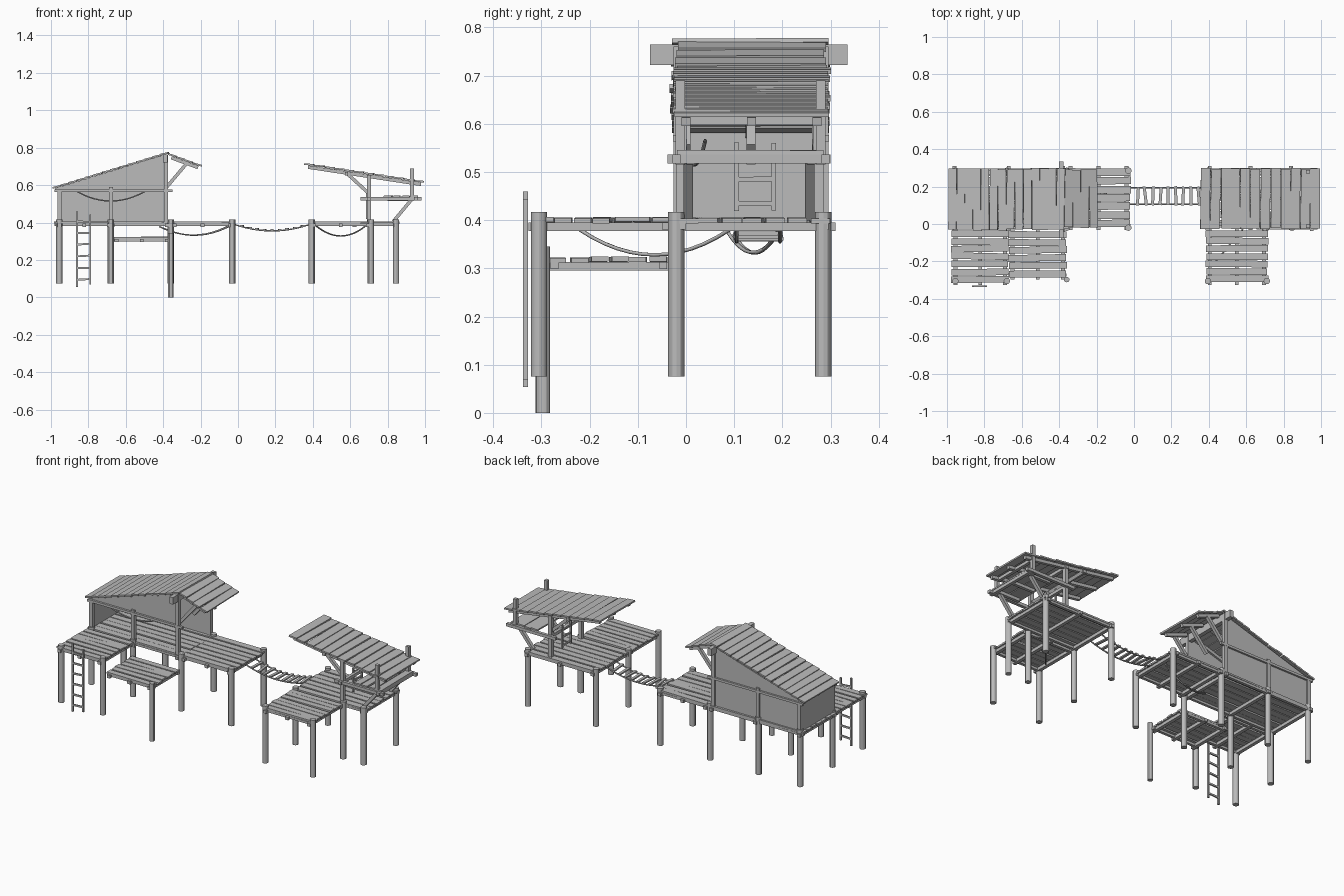
import bpy, bmesh, math, random
from mathutils import Vector, Matrix

random.seed(4)
old = bpy.data.objects.get("Cube")
if old:
    bpy.data.objects.remove(old, do_unlink=True)

wood = bpy.data.materials.new("weathered grey wood")
wood.use_nodes = True
GREY = (0.5, 0.5, 0.5, 1)
wood.diffuse_color = GREY
wood.node_tree.nodes["Principled BSDF"].inputs["Base Color"].default_value = GREY


def finish(name, bm, smooth=False):
    mesh = bpy.data.meshes.new(name)
    bmesh.ops.recalc_face_normals(bm, faces=bm.faces)
    bm.to_mesh(mesh)
    bm.free()
    mesh.materials.append(wood)
    ob = bpy.data.objects.new(name, mesh)
    bpy.context.collection.objects.link(ob)
    if smooth:
        bpy.ops.object.select_all(action='DESELECT')
        ob.select_set(True)
        bpy.context.view_layer.objects.active = ob
        bpy.ops.object.shade_smooth_by_angle()
    return ob


def add_beam(bm, a, b, w, h, jitter=0.0):
    """Box from a to b, w wide sideways and h deep."""
    a, b = Vector(a), Vector(b)
    d = (b - a).normalized()
    ref = Vector((0, 0, 1)) if abs(d.z) < 0.95 else Vector((0, 1, 0))
    side = d.cross(ref).normalized()
    up = side.cross(d)
    rot = Matrix((side, d, up)).transposed().to_4x4()
    mat = Matrix.Translation((a + b) / 2) @ rot @ Matrix.Diagonal((w, (b - a).length, h, 1))
    verts = bmesh.ops.create_cube(bm, size=1, matrix=mat)["verts"]
    for end in (1, -1):
        ds, dl = random.uniform(-jitter, jitter), random.uniform(-jitter, jitter)
        for v in verts:
            if (v.co - (a + b) / 2).dot(d) * end > 0:
                v.co += side * ds + d * dl
    return verts


def beams(name, segments, w=0.02, h=0.02):
    bm = bmesh.new()
    for a, b in segments:
        add_beam(bm, a, b, w, h)
    return finish(name, bm)


def posts(name, spots, z0=0.075, z1=0.417, r=0.017):
    bm = bmesh.new()
    for x, y in spots:
        bmesh.ops.create_cone(bm, cap_ends=True, segments=12, radius1=r, radius2=r, depth=z1 - z0,
                              matrix=Matrix.Translation((x, y, (z0 + z1) / 2)))
    return finish(name, bm, True)


def deck(name, x0, x1, y0, y1, z, n, joist=True):
    """Planks running along x on joists running along y."""
    bm = bmesh.new()
    pitch = (y1 - y0) / n
    for i in range(n):
        y = y0 + pitch * (i + 0.5)
        add_beam(bm, (x0, y, z), (x1, y, z + random.uniform(-.002, .002)), pitch * 0.86, 0.01, 0.004)
    if joist:
        for k in range(3):
            x = x0 + 0.02 + (x1 - x0 - 0.04) * k / 2
            add_beam(bm, (x, y0 - 0.012, z - 0.014), (x, y1 + 0.01, z - 0.014), 0.02, 0.018)
        for y in (y0 + 0.012, y1 - 0.012):
            add_beam(bm, (x0, y, z - 0.012), (x1, y, z - 0.012), 0.016, 0.014)
    return finish(name, bm)


def sloped_roof(name, start, end, y0, y1, n):
    """Overlapping planks along y, stepping from start to end in x and z."""
    bm = bmesh.new()
    s, e = Vector((start[0], 0, start[1])), Vector((end[0], 0, end[1]))
    d = (e - s).normalized()
    pitch = (e - s).length / n
    fall = -1 if d.z > 0 else 1
    for i in range(n):
        p = s + d * pitch * (i + 0.5)
        verts = add_beam(bm, p + Vector((0, y0, 0)), p + Vector((0, y1, 0)), pitch * 0.94, 0.009, 0.004)
        tilt = fall * (math.asin(abs(d.z)) - 0.07)
        bmesh.ops.rotate(bm, verts=verts, cent=p, matrix=Matrix.Rotation(tilt, 3, 'Y'))
    off = Vector((0, 0, -0.015))
    for y in (y0 + 0.025, (y0 + y1) / 2, y1 - 0.025):
        add_beam(bm, s + d * 0.02 + off + Vector((0, y, 0)), e - d * 0.02 + off + Vector((0, y, 0)), 0.018, 0.018)
    return finish(name, bm)


def wall(name, outline, thick, axis='Y'):
    """Flat panel from a closed outline, extruded by a vector along y or x."""
    bm = bmesh.new()
    face = bm.faces.new([bm.verts.new(p) for p in outline])
    out = bmesh.ops.extrude_face_region(bm, geom=[face])
    move = Vector((0, thick, 0)) if axis == 'Y' else Vector((thick, 0, 0))
    bmesh.ops.translate(bm, vec=move, verts=[g for g in out["geom"] if isinstance(g, bmesh.types.BMVert)])
    return finish(name, bm)


def sag_points(a, b, sag, n=12):
    a, b = Vector(a), Vector(b)
    return [a.lerp(b, i / n) - Vector((0, 0, 4 * sag * (i / n) * (1 - i / n))) for i in range(n + 1)]


def rope(name, a, b, sag, r=0.004):
    pts = sag_points(a, b, sag)
    cu = bpy.data.curves.new(name, 'CURVE')
    cu.dimensions = '3D'
    cu.bevel_depth, cu.bevel_resolution = r, 1
    sp = cu.splines.new('POLY')
    sp.points.add(len(pts) - 1)
    for p, q in zip(sp.points, pts):
        p.co = (*q, 1)
    cu.materials.append(wood)
    ob = bpy.data.objects.new(name, cu)
    bpy.context.collection.objects.link(ob)


def ladder(name, rails, z0, z1, rungs):
    bm = bmesh.new()
    a, b = Vector(rails[0]), Vector(rails[1])
    for p in (a, b):
        lean = random.uniform(0, 0.02)
        add_beam(bm, (*p.xy, z0 + lean), (*p.xy, z1 - lean), 0.01, 0.01)
    for i in range(rungs):
        z = z0 + (z1 - z0) * (i + 0.7) / (rungs + 0.6)
        add_beam(bm, (*a.xy, z), (*b.xy, z + random.uniform(-.006, .006)), 0.008, 0.01)
    return finish(name, bm)


BACK, MID, FRONT = 0.285, -0.02, -0.305

# Stilts
posts("left_stilts", [(x, y) for x in (-.955, -.68, -.36, -.03) for y in (BACK, MID)])
posts("front_left_stilts", [(-.955, FRONT), (-.68, FRONT)])
posts("low_deck_stilt", [(-.36, -.297)], 0, .345, .015)
posts("right_stilts", [(x, y) for x in (.395, .845) for y in (BACK, MID)] + [(.71, MID)])
posts("front_right_stilts", [(.395, FRONT), (.71, FRONT)])

# Decks
deck("house_deck", -.98, -.36, -.025, .3, .4, 7)
deck("porch_deck", -.36, -.02, -.02, .3, .4, 7)
deck("front_left_deck", -.975, -.67, -.315, -.03, .4, 7)
deck("low_deck", -.67, -.36, -.285, -.035, .318, 6)
deck("right_deck", .385, .86, -.02, .3, .4, 7)
deck("front_right_deck", .385, .715, -.315, -.03, .4, 7)

# House walls: closed back and end, open front under a gable panel
ridge, eave = (-.385, .755), (-.965, .585)
wall("back_wall", [(-.965, .278, .39), (-.385, .278, .39), (-.385, .278, .755), (-.965, .278, .58)], .008)
wall("front_gable", [(-.965, -.015, .565), (-.385, -.015, .565), (-.385, -.015, .755), (-.965, -.015, .58)], .008)
wall("end_wall", [(-.965, -.015, .39), (-.965, .286, .39), (-.965, .286, .58), (-.965, -.015, .58)], .008, 'X')
beams("house_frame", [((x, y, .4), (x, y, z)) for y in (-.015, .285)
                      for x, z in ((-.955, .575), (-.68, .59), (-.385, .76))], .022, .022)
beams("house_rails", [((-.98, y, .57), (-.35, y, .57)) for y in (-.02, .29)], .014, .014)
beams("ridge_beam", [((-.39, -.075, .743), (-.39, .335, .743))], .024, .042)

# House roof
sloped_roof("main_roof", (-.995, .583), (-.37, .775), -.03, .295, 14)
sloped_roof("awning_roof", (-.375, .768), (-.195, .702), -.02, .29, 4)
beams("awning_braces", [((-.385, y, .585), (-.275, y, .715)) for y in (0, .135, .27)], .018, .018)

# Lookout on the right: posts, shelf, braces and roof
beams("lookout_posts", [((.7, y, .4), (.7, y, .655)) for y in (-.01, .275)], .022, .022)
beams("outer_posts", [((.93, y, .515), (.93, y, .69)) for y in (-.012, .28)], .02, .02)
beams("shelf_beams", [((.655, y, .527), (.98, y, .527)) for y in (-.02, .29)]
      + [((x, -.038, .527), (x, .3, .527)) for x in (.7, .95)], .018, .018)
sloped_roof("shelf_planks", (.78, .54), (.96, .539), -.015, .285, 4)
beams("shelf_braces", [((.83, y, .405), (.93, y, .525)) for y in (.005, .257)], .02, .018)
beams("roof_braces", [((.705, y, .55), (.58, y, .665)) for y in (-.0, .135, .27)], .018, .018)
beams("roof_cross_beams", [((x, -.02, z), (x, .29, z)) for x, z in ((.58, .661), (.7, .643), (.93, .606))], .018, .018)
sloped_roof("lookout_roof", (.355, .714), (.998, .616), -.025, .297, 12)

# Ladders
ladder("front_ladder", [(-.86, -.333, 0), (-.79, -.333, 0)], .05, .463, 6)
ladder("lookout_ladder", [(.69, .105, 0), (.69, .182, 0)], .4, .58, 3)

# Rope bridge
bridge = bmesh.new()
for p in sag_points((-.02, .15, .395), (.385, .15, .395), .035, 10)[1:-1]:
    skew = random.uniform(-.006, .006)
    add_beam(bridge, p + Vector((skew, -.05, 0)), p + Vector((-skew, .05, 0)), .016, .008, .002)
finish("bridge_slats", bridge)
for side, y in (("front", .105), ("back", .195)):
    rope("bridge_rope_" + side, (-.02, y, .39), (.385, y, .39), .035)

# Slack ropes
rope("porch_rope_a", (-.42, .085, .378), (-.04, .2, .388), .05)
rope("porch_rope_b", (-.4, .1, .37), (-.05, .19, .378), .042)
rope("lookout_rope", (.42, -.22, .38), (.68, .09, .38), .052)
rope("house_rope", (-.86, -.005, .565), (-.5, .04, .565), .05)
